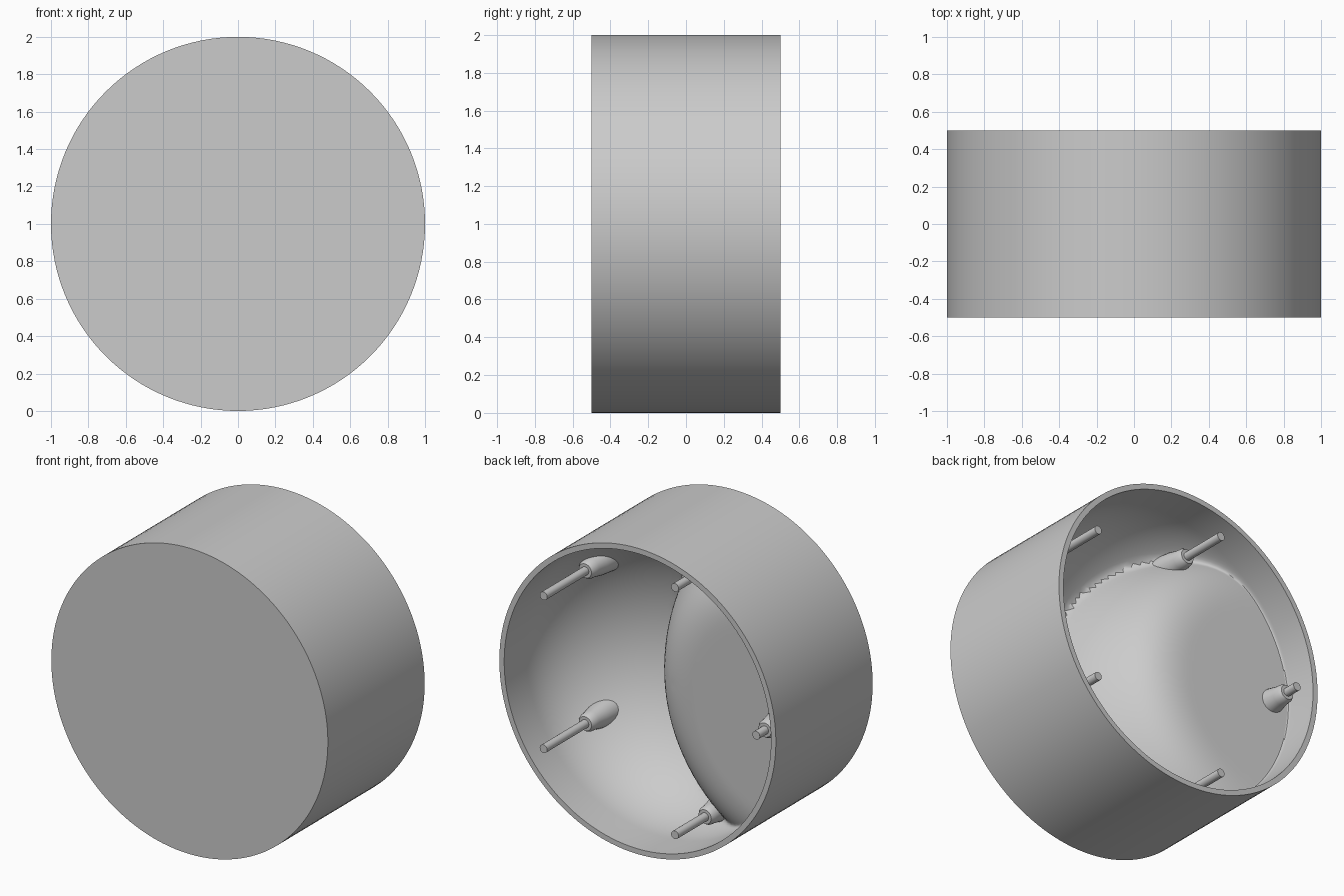
import bpy, bmesh, math
from mathutils import Matrix, Vector

if "Cube" in bpy.data.objects:
    bpy.data.objects.remove(bpy.data.objects["Cube"])

SEG, RINGS = 128, 40
R_OUT, R_IN, CZ = 1.0, 0.965, 1.0


def finish(name, bm, angle=35):
    bmesh.ops.recalc_face_normals(bm, faces=bm.faces)
    me = bpy.data.meshes.new(name)
    bm.to_mesh(me)
    bm.free()
    ob = bpy.data.objects.new(name, me)
    bpy.context.collection.objects.link(ob)
    bpy.context.view_layer.objects.active = ob
    bpy.ops.object.select_all(action='DESELECT')
    ob.select_set(True)
    bpy.ops.object.shade_smooth_by_angle(angle=math.radians(angle))
    return ob


def smax(a, b, k):
    h = max(k - abs(a - b), 0) / k
    return max(a, b) + h * h * k / 4


def floor_y(x, z):
    # rounded bowl with an off-centre swelling on the -x side
    r2 = min((x * x + z * z) / R_IN ** 2, 1)
    bowl = 0.28 - 0.74 * math.sqrt(1 - r2)
    d = 1.29 ** 2 - (x + 0.92) ** 2 - z * z
    ball = -0.71 + math.sqrt(d) if d > 0 else -0.8
    cap = 0.27 - 0.06 * (x + 0.9)
    dome = -smax(-ball, -cap, 0.15)
    return min(smax(bowl, dome, 0.08), 0.45)


def lathe_rings(bm, rings):
    for a, b in zip(rings, rings[1:]):
        for i in range(SEG):
            j = (i + 1) % SEG
            bm.faces.new((a[i], a[j], b[j], b[i]))


# Housing: inner floor, inner wall, rim, outer wall and closed front
bm = bmesh.new()
angs = [2 * math.pi * i / SEG for i in range(SEG)]


def ring(r, y=None):
    out = []
    for a in angs:
        x, z = r * math.cos(a), r * math.sin(a)
        out.append(bm.verts.new((x, floor_y(x, z) if y is None else y, z + CZ)))
    return out


rings = [ring(R_IN * math.sin(math.pi / 2 * k / RINGS)) for k in range(1, RINGS + 1)]
rings += [ring(R_IN, 0.5), ring(R_OUT, 0.5), ring(R_OUT, -0.5)]
lathe_rings(bm, rings)
centre = bm.verts.new((0, floor_y(0, 0), CZ))
for i in range(SEG):
    bm.faces.new((centre, rings[0][(i + 1) % SEG], rings[0][i]))
bm.faces.new(rings[-1])
finish("housing", bm)


# Screw posts: flared root, boss collar and thin pin along y
def post(name, x, z, profile):
    bm = bmesh.new()
    n = 24
    loops = [[bm.verts.new((x + r * math.cos(2 * math.pi * i / n), y,
                            z + r * math.sin(2 * math.pi * i / n)))
              for i in range(n)] for r, y in profile]
    for a, b in zip(loops, loops[1:]):
        for i in range(n):
            j = (i + 1) % n
            bm.faces.new((a[i], a[j], b[j], b[i]))
    bm.faces.new(loops[0])
    bm.faces.new(loops[-1])
    finish(name, bm)


tops = [0.06, 0.18, 0.40, 0.18, 0.06]
for k, top in enumerate(tops):
    a = math.radians(36 + 72 * k)
    x, z = 0.85 * math.cos(a), 0.85 * math.sin(a) + CZ
    base = max(top - 0.26, -0.47)
    post(f"screw_post_{k + 1}", x, z, [
        (0.09, base), (0.075, top - 0.12), (0.062, top - 0.06), (0.058, top - 0.02),
        (0.046, top), (0.027, top), (0.027, 0.49)])
